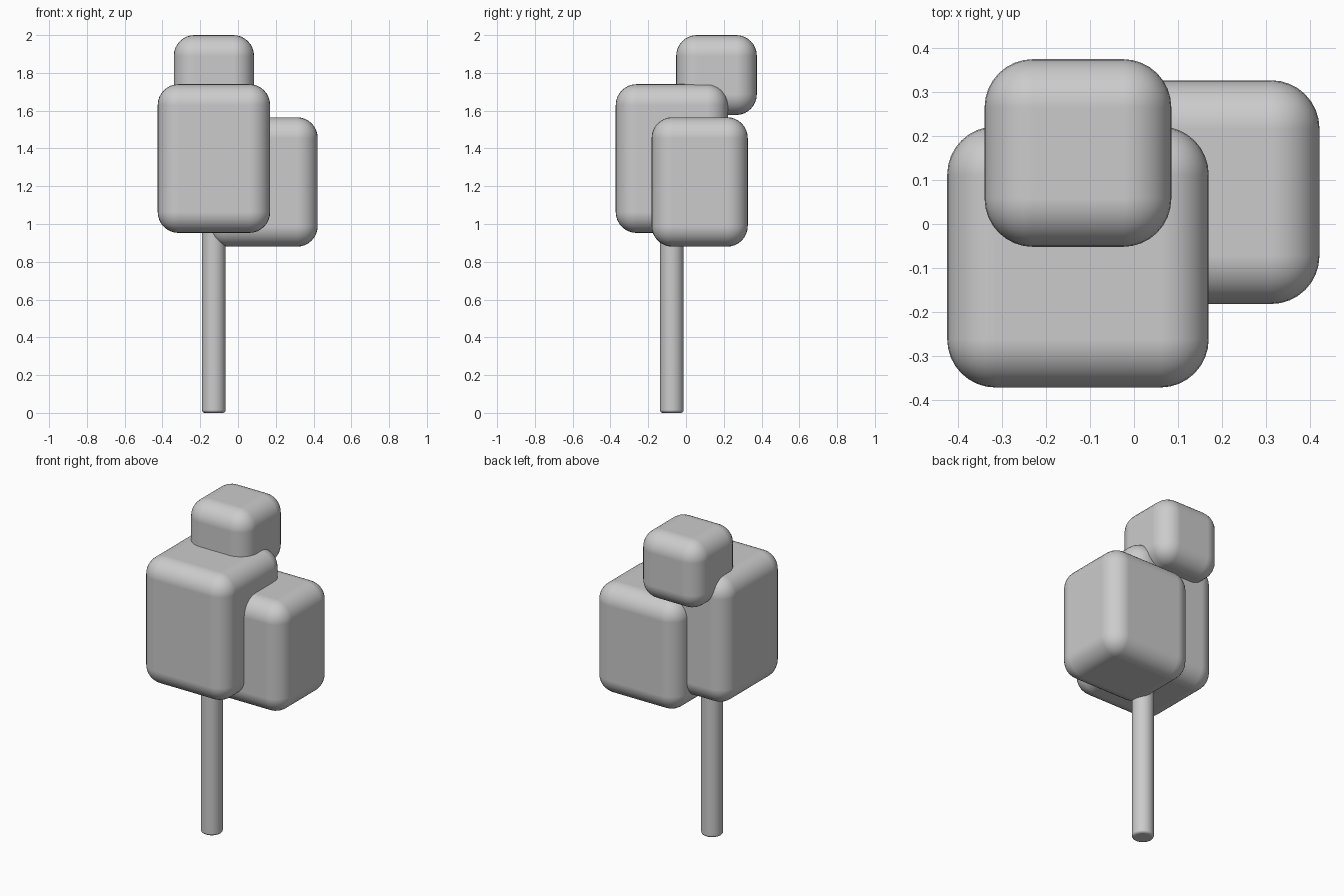
import bpy

if "Cube" in bpy.data.objects:
    bpy.data.objects.remove(bpy.data.objects["Cube"])


def soften(obj, width, segments, limit=True):
    """Round the edges and shade smooth."""
    bevel = obj.modifiers.new("rounding", "BEVEL")
    bevel.width = width
    bevel.segments = segments
    bevel.limit_method = "ANGLE"
    bevel.angle_limit = 1.0
    bpy.context.view_layer.objects.active = obj
    obj.select_set(True)
    for poly in obj.data.polygons:
        poly.use_smooth = True
    bevel.harden_normals = True


def rounded_block(name, low, high, radius=0.11):
    """Rounded box spanning two opposite corners."""
    size = [b - a for a, b in zip(low, high)]
    centre = [(a + b) / 2 for a, b in zip(low, high)]
    bpy.ops.mesh.primitive_cube_add(size=1, location=centre)
    obj = bpy.context.object
    obj.name = name
    obj.scale = size
    bpy.ops.object.transform_apply(location=False, rotation=False, scale=True)
    soften(obj, radius, 8)


# Foliage blocks
rounded_block("main_foliage", (-0.425, -0.372, 0.953), (0.17, 0.222, 1.74))
rounded_block("side_foliage", (-0.163, -0.182, 0.88), (0.422, 0.327, 1.565))
rounded_block("top_foliage", (-0.34, -0.052, 1.577), (0.085, 0.375, 2.0))

# Round trunk running up into the main foliage
height = 1.2
bpy.ops.mesh.primitive_cylinder_add(vertices=32, radius=0.0625, depth=height,
                                    location=(-0.128, -0.075, height / 2))
trunk = bpy.context.object
trunk.name = "trunk"
soften(trunk, 0.015, 4)
